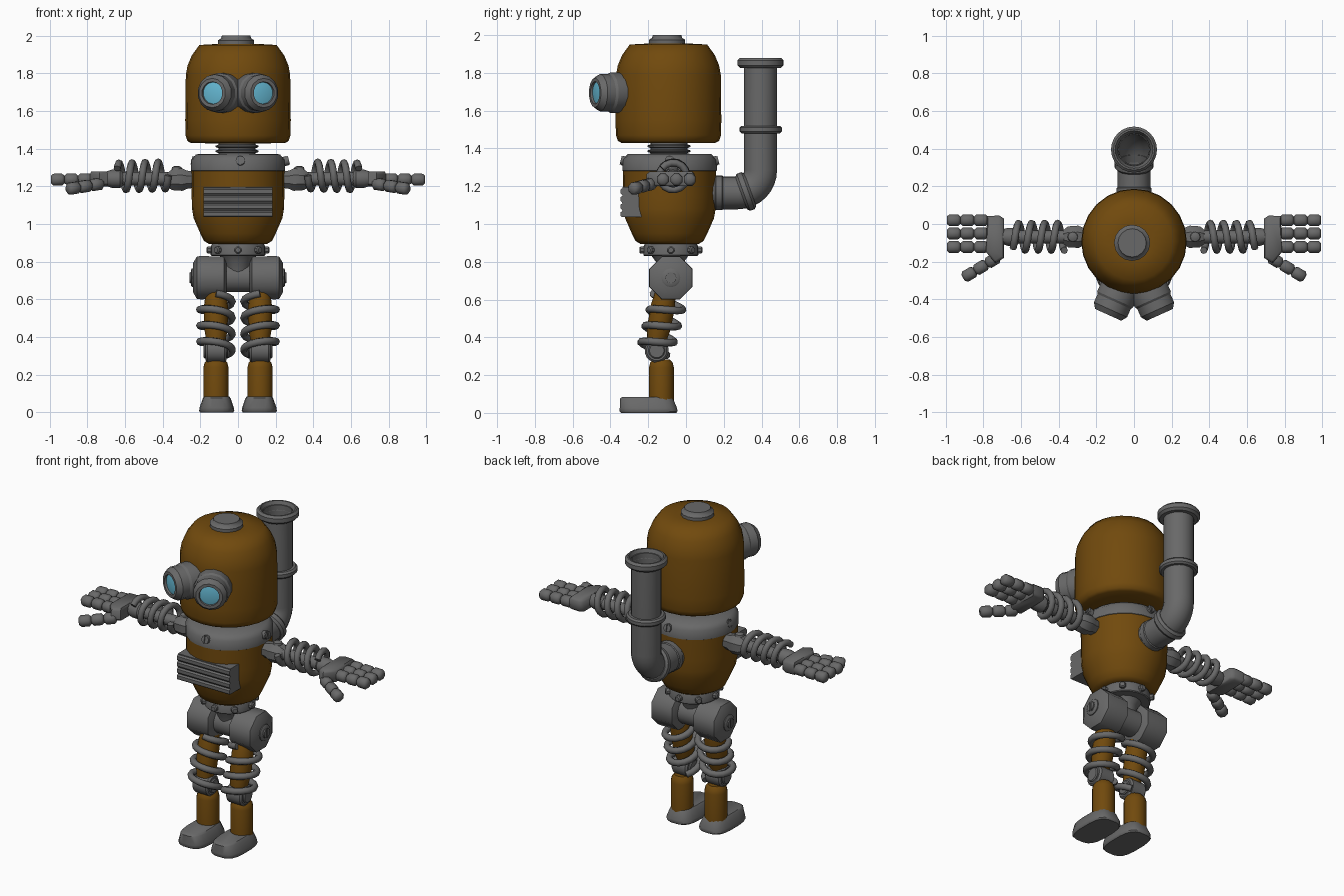
import bpy, bmesh
from math import pi, sin, cos, radians
from mathutils import Vector as V, Matrix

if "Cube" in bpy.data.objects:
    bpy.data.objects.remove(bpy.data.objects["Cube"])

CY = -0.09  # y of the body axis
TY = -0.087  # y of the torso axis


def material(name, rgb):
    m = bpy.data.materials.new(name)
    m.diffuse_color = (*rgb, 1)
    m.use_nodes = True
    m.node_tree.nodes["Principled BSDF"].inputs["Base Color"].default_value = m.diffuse_color
    return m


BROWN = material("rusty_brown", (0.165, 0.068, 0.004))
BLUE = material("lens_blue", (0.13, 0.48, 0.65))
STEEL = material("dark_steel", (0.14, 0.14, 0.14))


def loft(name, rings, mat=STEEL, closed=False, angle=35):
    """Skin a list of equal-length point rings; cap the ends unless closed on itself."""
    bm = bmesh.new()
    vs = [[bm.verts.new(p) for p in r] for r in rings]
    pairs = list(zip(vs, vs[1:])) + ([(vs[-1], vs[0])] if closed else [])
    for a, b in pairs:
        for i in range(len(a)):
            j = (i + 1) % len(a)
            bm.faces.new((a[i], a[j], b[j], b[i]))
    if not closed:
        bm.faces.new(vs[0])
        bm.faces.new(vs[-1])
    bmesh.ops.recalc_face_normals(bm, faces=bm.faces)
    me = bpy.data.meshes.new(name)
    bm.to_mesh(me)
    bm.free()
    me.shade_smooth()
    me.set_sharp_from_angle(angle=radians(angle))
    me.materials.append(mat)
    ob = bpy.data.objects.new(name, me)
    bpy.context.collection.objects.link(ob)
    return ob


def frame(origin, axis):
    return Matrix.Translation(origin) @ V(axis).to_track_quat('Z', 'Y').to_matrix().to_4x4()


def circle(m, r, h=0, n=24, phase=0):
    return [m @ V((r * cos(phase + 2 * pi * i / n), r * sin(phase + 2 * pi * i / n), h)) for i in range(n)]


def lathe(name, prof, origin, axis=(0, 0, 1), n=24, phase=0, **kw):
    m = frame(origin, axis)
    return loft(name, [circle(m, r, h, n, phase) for r, h in prof], **kw)


def rod(name, a, b, r, n=12, bevel=0.01, **kw):
    L = (V(b) - V(a)).length
    prof = [(r - bevel, 0), (r, bevel), (r, L - bevel), (r - bevel, L)]
    return lathe(name, prof, a, V(b) - V(a), n, pi / n, **kw)


def band(name, r, half, origin, axis=(0, 0, 1), inner=0.075, n=24):
    c = half * 0.5
    prof = [(0.08, -half), (r - c, -half), (r, -c), (r, c), (r - c, half), (inner, half)]
    return lathe(name, prof, origin, axis, n, closed=True)


def screw(name, origin, axis, r):
    """Low disc with two raised half discs that leave a slot."""
    out = [lathe(name, [(r, -0.02), (r, 0.006)], origin, axis, 12)]
    m = frame(origin, axis)
    for s in (-1, 1):
        half = [V((s * (0.18 + 0.78 * sin(pi * i / 6)) * r, 0.9 * r * cos(pi * i / 6), 0)) for i in range(7)]
        out.append(loft(name + "_half", [[m @ (p + V((0, 0, h))) for p in half] for h in (0, 0.013)]))
    return out


def spring(name, a, b, r, turns, wire, phase=0):
    m, L, n = frame(a, V(b) - V(a)), (V(b) - V(a)).length, int(turns * 16)
    pts = [m @ V((r * cos(phase + 2 * pi * turns * i / n), r * sin(phase + 2 * pi * turns * i / n), L * i / n))
           for i in range(n + 1)]
    axis = (V(b) - V(a)).normalized()
    rings = []
    for i, p in enumerate(pts):
        t = (pts[min(i + 1, n)] - pts[max(i - 1, 0)]).normalized()
        side = axis.cross(t).normalized()
        up = t.cross(side)
        rings.append([p + wire * (side * cos(k * pi / 4) + up * sin(k * pi / 4)) for k in range(8)])
    return loft(name, rings, angle=60)


def mirror(obs):
    for o in obs:
        me = o.data.copy()
        me.transform(Matrix.Scale(-1, 4, (1, 0, 0)))
        me.flip_normals()
        c = bpy.data.objects.new(o.name + "_mirrored", me)
        bpy.context.collection.objects.link(c)


# head, crown cap and bellows neck
lathe("head", [(0.15, 1.428), (0.25, 1.43), (0.268, 1.44), (0.278, 1.47), (0.28, 1.55), (0.277, 1.79), (0.268, 1.84),
               (0.245, 1.895), (0.205, 1.95), (0.1, 1.956)], (0, CY - 0.003, 0), mat=BROWN, angle=80)
lathe("crown_cap", [(0.096, 1.94), (0.096, 1.975), (0.08, 1.985), (0.075, 2.0)], (-0.01, CY - 0.01, 0), n=16, angle=50)
lathe("neck", [(0.115 if i % 4 in (1, 2) else 0.098, 1.35 + 0.0065 * i) for i in range(15)], (-0.005, CY, 0))

# collar, torso and slatted vent
lathe("collar", [(0.235, 1.275), (0.25, 1.283), (0.25, 1.34), (0.222, 1.37), (0.1, 1.372)], (0, TY, 0), angle=50)
for k in range(4):
    d = V((sin(k * pi / 2), -cos(k * pi / 2), 0.25))
    screw("collar_screw", V((0.012, TY, 1.335)) + V((d.x, d.y, 0)) * 0.246, d, 0.025)
lathe("torso", [(0.1, 0.893), (0.155, 0.895), (0.18, 0.91), (0.2, 0.95), (0.235, 1.03), (0.244, 1.08), (0.246, 1.15),
                (0.247, 1.29)], (0, TY, 0), mat=BROWN, angle=60)
slats = [(-0.2, 1.036)]
for k in range(4):
    z = 1.036 + k * 0.04
    slats += [(-0.34, z), (-0.346, z + 0.006), (-0.346, z + 0.026), (-0.336, z + 0.034)]
slats += [(-0.336, 1.196), (-0.2, 1.196)]
loft("chest_vent", [[V((x, y, z)) for y, z in slats] for x in (-0.182, 0.182)])

# waist flange with bolts, hip spindle
lathe("waist_flange", [(0.14, 0.83), (0.145, 0.835), (0.145, 0.88), (0.135, 0.9)], (0, CY + 0.01, 0))
for k in range(8):
    d = V((sin(k * pi / 4), -cos(k * pi / 4), 0))
    p = V((0, CY + 0.01, 0.862)) + d * 0.13
    rod("waist_bolt", p, p + d * 0.037, 0.02, 8, 0.006)
lathe("pelvis_stem", [(0.06, 0.72), (0.075, 0.8), (0.1, 0.835)], (0, CY + 0.005, 0), n=16)
rod("hip_spindle", (-0.18, -0.08, 0.715), (0.18, -0.08, 0.715), 0.078, 16)

# exhaust pipe: hollow swept elbow with bands
path = [((0.1, 1.165), 0)] + [((0.275 + 0.12 * sin(a), 1.285 - 0.12 * cos(a)), a)
                              for a in [i * pi / 16 for i in range(9)]] + [((0.395, 1.86), pi / 2)]
rings = []
for k, steps in ((1, path), (0.93, path[::-1])):
    rings += [circle(frame((0, y, z), (0, cos(a), sin(a))), 0.087 * k, 0, 20) for (y, z), a in steps]
loft("exhaust_pipe", rings, closed=True)
band("exhaust_rim", 0.122, 0.026, (0, 0.395, 1.853), inner=0.1)
band("exhaust_middle_band", 0.112, 0.02, (0, 0.395, 1.5), inner=0.083)
e = radians(20)
band("exhaust_elbow_band", 0.104, 0.026, (0, 0.275 + 0.12 * sin(e), 1.285 - 0.12 * cos(e)), (0, cos(e), sin(e)))
band("exhaust_base_band", 0.092, 0.032, (0, 0.175, 1.165), (0, 1, 0))

# right-hand parts, mirrored afterwards
R = []
# goggle eye
axis = V((0.41, -0.91, 0)).normalized()
eye = (0.137, -0.482, 1.695)
R.append(lathe("eye_barrel", [(0.1, -0.26), (0.107, -0.24), (0.107, -0.09), (0.099, -0.078), (0.099, -0.03),
                              (0.078, 0), (0.06, 0), (0.056, -0.022)], eye, axis, 14, pi / 14, angle=32))
R.append(lathe("eye_lens", [(0.06, -0.03), (0.058, -0.012), (0.035, -0.007)], eye, axis, 14, pi / 14, mat=BLUE))

# hip drum
R.append(lathe("hip_drum", [(0.085, 0.06), (0.122, 0.075), (0.124, 0.2), (0.122, 0.218), (0.085, 0.238)],
               (0, -0.08, 0.715), (1, 0, 0), 8, pi / 8, angle=50))
R.append(lathe("hip_cap", [(0.05, 0.22), (0.05, 0.244), (0.04, 0.25)], (0, -0.08, 0.715), (1, 0, 0), 12))
R += screw("hip_screw", (0.245, -0.08, 0.715), (1, 0, 0), 0.03)

# leg
X = 0.117
hip, knee = V((X, -0.1, 0.68)), V((X, -0.165, 0.34))
R.append(lathe("thigh", [(0.04, 0), (0.055, 0.05), (0.064, 0.12), (0.062, 0.24), (0.05, 0.31)], hip, knee - hip, 16, mat=BROWN))
R.append(spring("leg_spring", (X, -0.09, 0.61), (X, -0.165, 0.32), 0.086, 3.4, 0.02, pi / 2))
R.append(rod("knee_joint", (X - 0.055, -0.155, 0.33), (X + 0.055, -0.155, 0.33), 0.064, 16))
R.append(rod("knee_pin", (X - 0.065, -0.155, 0.33), (X + 0.065, -0.155, 0.33), 0.044, 16, 0.006))
R.append(lathe("shin", [(0.066, 0.06), (0.066, 0.24), (0.06, 0.265), (0.045, 0.282)], (X, -0.13, 0), n=16, mat=BROWN))


def sole(hw, y0, y1, z):
    pw = lambda v: (1 if v > 0 else -1) * abs(v) ** 0.65
    a = [2 * pi * (i + 0.5) / 20 for i in range(20)]
    return [V((X - 0.004 + hw * pw(cos(t)), (y0 + y1) / 2 + (y1 - y0) / 2 * pw(sin(t)), z)) for t in a]


R.append(loft("foot", [sole(0.088, -0.345, -0.05, 0), sole(0.094, -0.352, -0.044, 0.008), sole(0.092, -0.352, -0.046, 0.025),
                       sole(0.074, -0.35, -0.068, 0.076), sole(0.066, -0.337, -0.076, 0.085)], angle=45))

# arm
Y, Z = -0.068, 1.24
R.append(lathe("shoulder", [(0.045, 0.22), (0.052, 0.27), (0.064, 0.295), (0.06, 0.35), (0.035, 0.38)],
               (0, Y, Z - 0.005), (1, 0, 0), 8, pi / 8))
R.append(lathe("shoulder_bolt", [(0.028, 0), (0.025, 0.012), (0.012, 0.018)], (0.325, Y, Z + 0.05), n=12))
R.append(rod("arm_rod", (0.35, Y, Z), (0.66, Y, Z), 0.036, 12))
R.append(spring("arm_spring", (0.37, Y, Z + 0.018), (0.64, Y, Z + 0.012), 0.072, 3.9, 0.019, pi))
R.append(lathe("wrist", [(0.035, 0.61), (0.048, 0.625), (0.048, 0.67), (0.035, 0.71)], (0, Y, Z), (1, 0, 0), 12))

# hand
palm = [(0.69, 0.028), (0.715, 0.045), (0.78, 0.042), (0.785, -0.15), (0.735, -0.208), (0.69, -0.18)]
mid = V((0.737, -0.065, 0))
R.append(loft("palm", [[mid + (V((x, y, 0)) - mid) * k + V((0, 0, z)) for x, y in palm]
                       for k, z in ((0.88, 1.2), (1, 1.212), (1, 1.265), (0.88, 1.278))], angle=50))


def finger(name, a, b, n, r):
    a, b = V(a), V(b)
    for i in range(n):
        R.append(rod(name, a.lerp(b, i / n), a.lerp(b, (i + 1) / n), r, 8, 0.013, angle=50))


for y in (0.02, -0.05, -0.122):
    finger("finger", (0.775, y, 1.238), (0.993, y, 1.235), 3, 0.034)
finger("thumb", (0.72, -0.175, 1.215), (0.905, -0.285, 1.185), 3, 0.034)

mirror(R)
